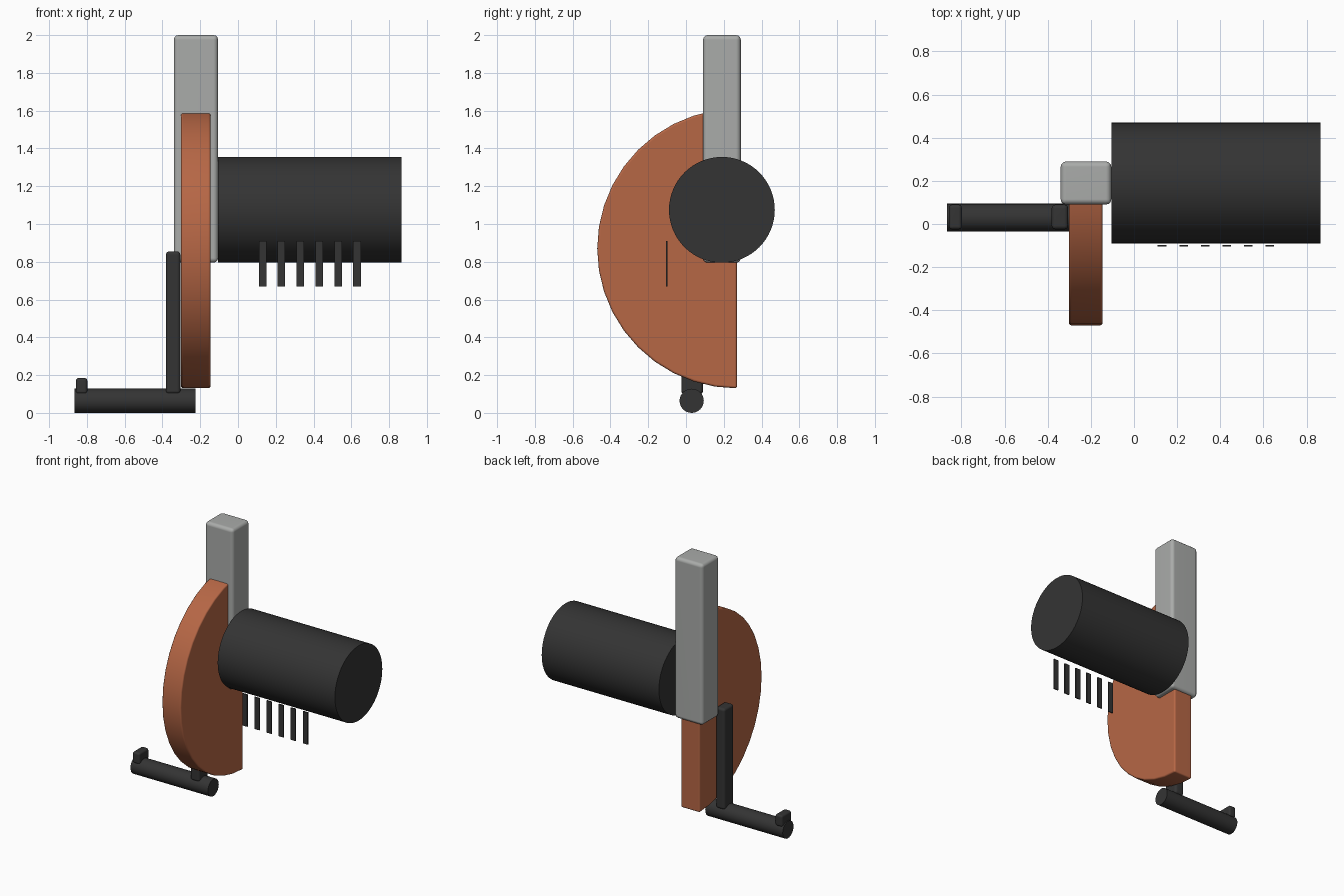
import bpy, bmesh, math
from mathutils import Matrix, Vector

cube = bpy.data.objects.get("Cube")
if cube:
    bpy.data.objects.remove(cube, do_unlink=True)


def material(name, color):
    m = bpy.data.materials.new(name)
    m.use_nodes = True
    m.diffuse_color = (*color, 1)
    bsdf = next(n for n in m.node_tree.nodes if n.type == 'BSDF_PRINCIPLED')
    bsdf.inputs["Base Color"].default_value = (*color, 1)
    return m


dark = material("charcoal", (0.034, 0.034, 0.034))
grey = material("light grey", (0.40, 0.41, 0.40))
copper = material("copper orange", (0.47, 0.135, 0.06))


def finish(name, bm, mat, bevel=0):
    """Round the sharp edges, then turn the bmesh into a shaded object."""
    bmesh.ops.recalc_face_normals(bm, faces=bm.faces)
    if bevel:
        sharp = [e for e in bm.edges if e.calc_face_angle(0) > math.radians(45)]
        bmesh.ops.bevel(bm, geom=sharp, offset=bevel, segments=3,
                        profile=0.5, affect='EDGES', clamp_overlap=True)
    mesh = bpy.data.meshes.new(name)
    bm.to_mesh(mesh)
    bm.free()
    mesh.materials.append(mat)
    ob = bpy.data.objects.new(name, mesh)
    bpy.context.collection.objects.link(ob)
    bpy.ops.object.select_all(action='DESELECT')
    ob.select_set(True)
    bpy.context.view_layer.objects.active = ob
    bpy.ops.object.shade_smooth_by_angle(angle=math.radians(32))
    if bevel:
        ob.modifiers.new("Weighted Normal", 'WEIGHTED_NORMAL').keep_sharp = True
    return ob


def box(name, lo, hi, mat, bevel=0):
    lo, hi = Vector(lo), Vector(hi)
    bm = bmesh.new()
    bmesh.ops.create_cube(bm, size=1, matrix=Matrix.Translation((lo + hi) / 2)
                          @ Matrix.Diagonal((*(hi - lo), 1)))
    return finish(name, bm, mat, bevel)


def rod_x(name, x0, x1, y, z, radius, sides, mat):
    bm = bmesh.new()
    place = Matrix.Translation(((x0 + x1) / 2, y, z)) @ Matrix.Rotation(math.pi / 2, 4, 'Y')
    bmesh.ops.create_cone(bm, cap_ends=True, segments=sides, radius1=radius,
                          radius2=radius, depth=x1 - x0, matrix=place)
    return finish(name, bm, mat)


def half_disc(name, x0, x1, y, z, radius, steps, mat, bevel):
    bm = bmesh.new()
    arc = [math.pi * (0.5 + i / steps) for i in range(steps + 1)]
    face = bm.faces.new([bm.verts.new((x0, y + radius * math.cos(a), z + radius * math.sin(a)))
                         for a in arc])
    side = bmesh.ops.extrude_face_region(bm, geom=[face])
    verts = [v for v in side["geom"] if isinstance(v, bmesh.types.BMVert)]
    bmesh.ops.translate(bm, verts=verts, vec=(x1 - x0, 0, 0))
    return finish(name, bm, mat, bevel)


# Upright post, half-round plate and drum
box("upright_post", (-0.34, 0.09, 0.795), (-0.105, 0.29, 2.0), grey, 0.025)
half_disc("half_round_plate", -0.302, -0.145, 0.27, 0.87, 0.74, 20, copper, 0.012)
rod_x("drum", -0.105, 0.865, 0.19, 1.075, 0.28, 64, dark)

# Foot bar with its arm and end tab
rod_x("foot_bar", -0.866, -0.225, 0.03, 0.064, 0.064, 32, dark)
box("foot_arm", (-0.382, -0.025, 0.10), (-0.305, 0.09, 0.855), dark, 0.018)
box("end_tab", (-0.858, -0.025, 0.10), (-0.798, 0.09, 0.185), dark, 0.015)

# Row of thin tines under the drum
for i in range(6):
    x = 0.13 + 0.1 * i
    box(f"tine_{i + 1}", (x - 0.02, -0.105, 0.67), (x + 0.02, -0.097, 0.91), dark)
